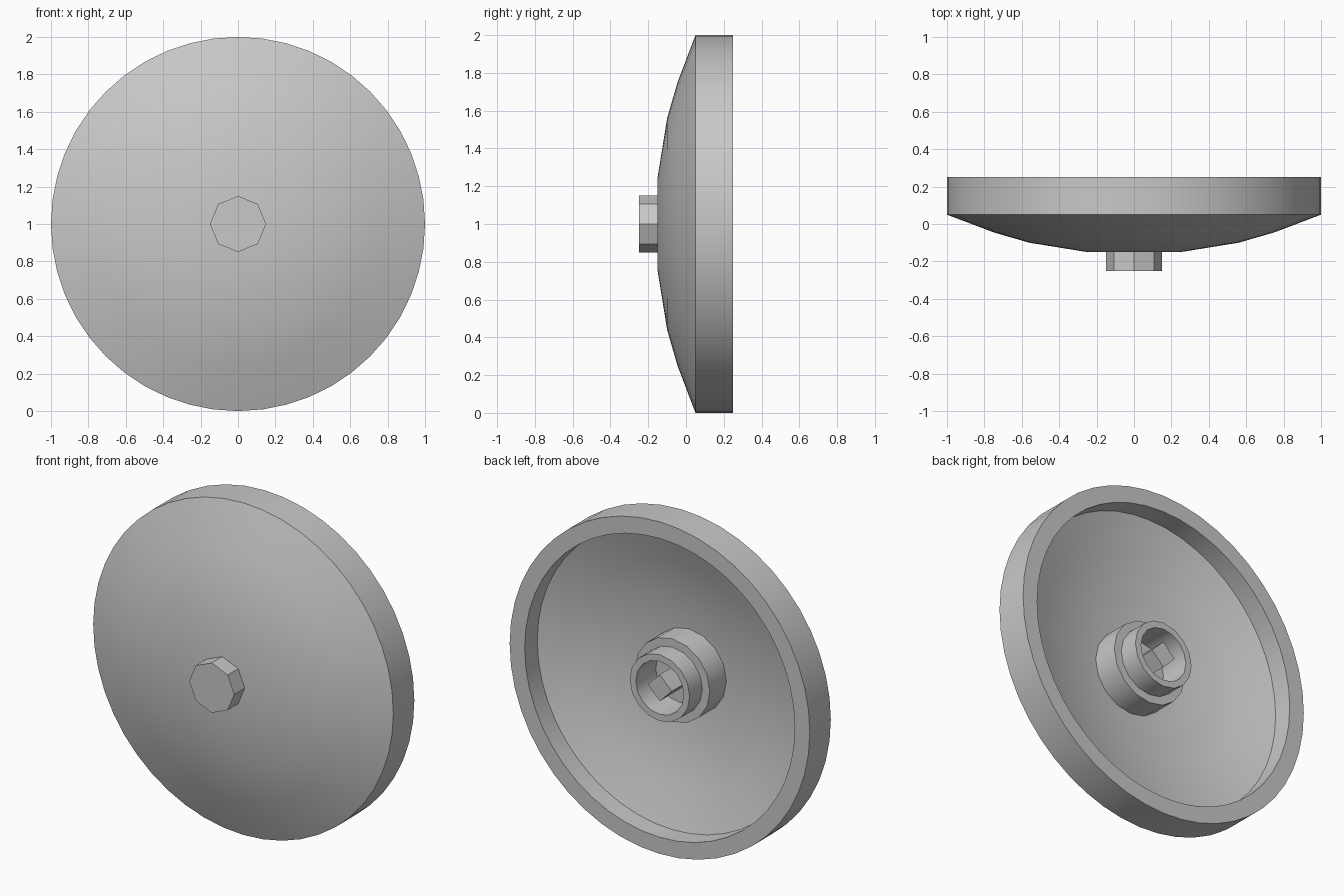
import bpy, bmesh, math
from mathutils import Vector

cube = bpy.data.objects.get("Cube")
if cube:
    bpy.data.objects.remove(cube, do_unlink=True)

# One plain grey for the whole part
GREY = (0.58, 0.58, 0.58, 1.0)
grey = bpy.data.materials.new("plain grey")
grey.use_nodes = True
grey.diffuse_color = GREY
grey.node_tree.nodes["Principled BSDF"].inputs["Base Color"].default_value = GREY

CENTRE = Vector((0, 0, 1))


def lathe(name, profile, steps, smooth=True):
    """Revolve (radius, y) points about the front-to-back axis."""
    bm = bmesh.new()
    verts = [bm.verts.new(CENTRE + Vector((r, y, 0))) for r, y in profile]
    edges = [bm.edges.new(pair) for pair in zip(verts, verts[1:])]
    bmesh.ops.spin(bm, geom=verts + edges, cent=CENTRE, axis=(0, 1, 0),
                   angle=math.tau, steps=steps)
    bmesh.ops.remove_doubles(bm, verts=bm.verts, dist=0.0005)
    bmesh.ops.recalc_face_normals(bm, faces=bm.faces)
    mesh = bpy.data.meshes.new(name)
    bm.to_mesh(mesh)
    bm.free()
    mesh.materials.append(grey)
    if smooth:
        mesh.shade_smooth()
        mesh.set_sharp_from_angle(angle=math.radians(35))
    else:
        mesh.shade_flat()
    obj = bpy.data.objects.new(name, mesh)
    bpy.context.collection.objects.link(obj)
    return obj


# Shallow domed shell with a straight rim
dome = [(0, -0.15), (0.25, -0.15), (0.56, -0.1), (0.75, -0.045), (1, 0.05)]
rim = [(1, 0.25), (0.9, 0.25), (0.9, 0.13)]
inside = [(0.68, 0.055), (0.5, 0.01), (0.23, -0.03), (0, -0.03)]
lathe("dish", dome + rim + inside, 48)

# Stepped hollow hub at the back
lathe("hub", [(0, -0.06), (0.25, -0.06), (0.25, 0.13), (0.2, 0.13),
              (0.2, 0.25), (0.16, 0.25), (0.16, 0.06), (0, 0.06)], 16)

# Square post inside the hub, standing on its corner
lathe("hub_post", [(0, 0.05), (0.08, 0.05), (0.08, 0.25), (0, 0.25)], 4, False)

# Eight-sided knob at the front
lathe("front_knob", [(0, -0.25), (0.15, -0.25), (0.15, -0.14), (0, -0.14)], 8, False)
